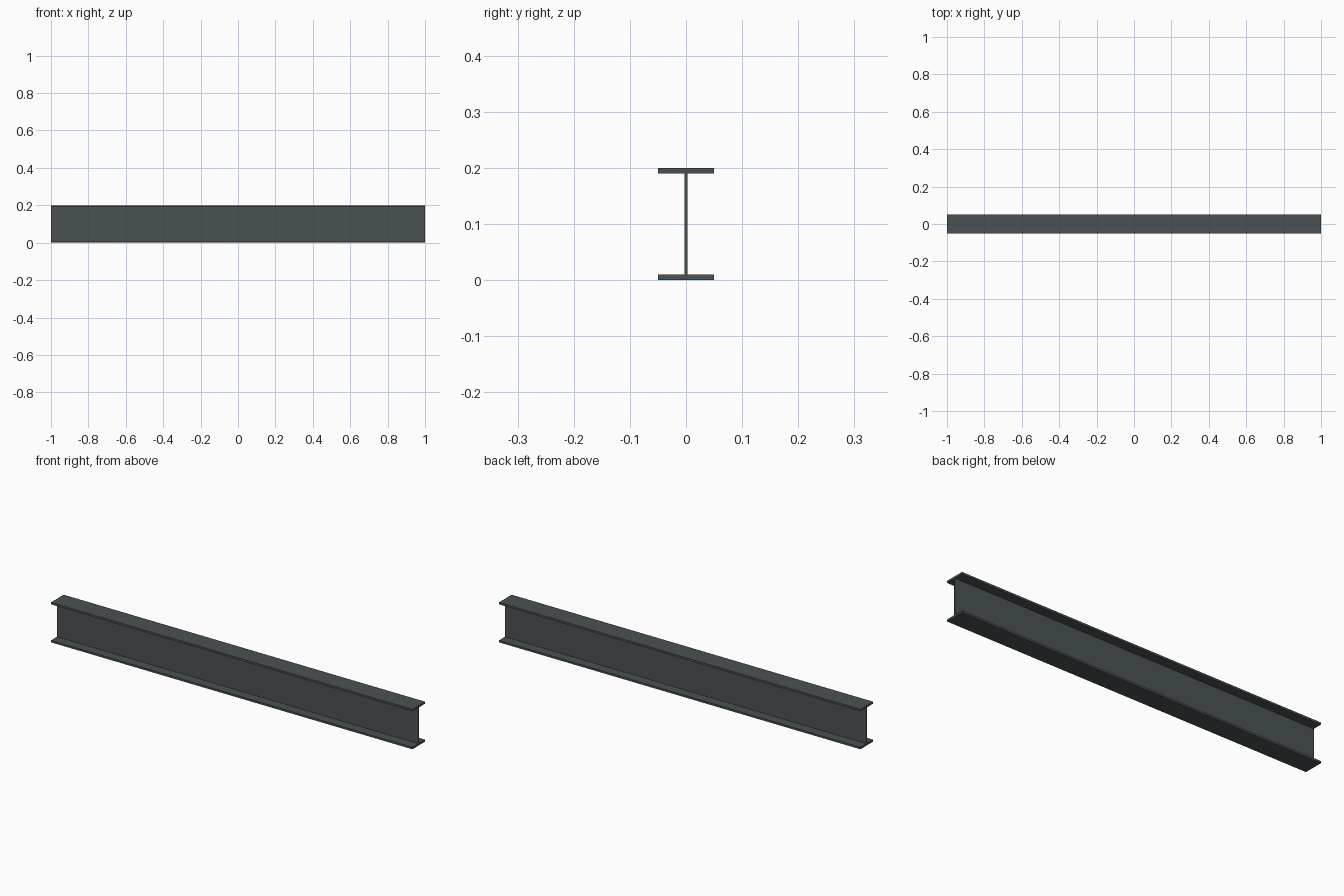
import bpy, bmesh

if "Cube" in bpy.data.objects:
    bpy.data.objects.remove(bpy.data.objects["Cube"])

LENGTH, HEIGHT, WIDTH = 2.0, 0.2, 0.1
FLANGE, WEB = 0.01, 0.0056

# Half of the I-shaped section (y, z), mirrored to give the full outline
w, t = WIDTH / 2, WEB / 2
half = [(w, 0), (w, FLANGE), (t, FLANGE),
        (t, HEIGHT - FLANGE), (w, HEIGHT - FLANGE), (w, HEIGHT)]
outline = half + [(-y, z) for y, z in reversed(half)]

# Beam: extrude the section along x
bm = bmesh.new()
section = bm.faces.new([bm.verts.new((-LENGTH / 2, y, z)) for y, z in outline])
ext = bmesh.ops.extrude_face_region(bm, geom=[section], use_keep_orig=True)
moved = [v for v in ext["geom"] if isinstance(v, bmesh.types.BMVert)]
bmesh.ops.translate(bm, verts=moved, vec=(LENGTH, 0, 0))
bmesh.ops.recalc_face_normals(bm, faces=bm.faces)

mesh = bpy.data.meshes.new("steel_i_beam")
bm.to_mesh(mesh)
bm.free()
beam = bpy.data.objects.new("steel_i_beam", mesh)
bpy.context.collection.objects.link(beam)

# Dark steel finish
steel = bpy.data.materials.new("dark_steel")
steel.diffuse_color = (0.07, 0.085, 0.09, 1)
steel.use_nodes = True
steel.node_tree.nodes["Principled BSDF"].inputs["Base Color"].default_value = steel.diffuse_color
mesh.materials.append(steel)
